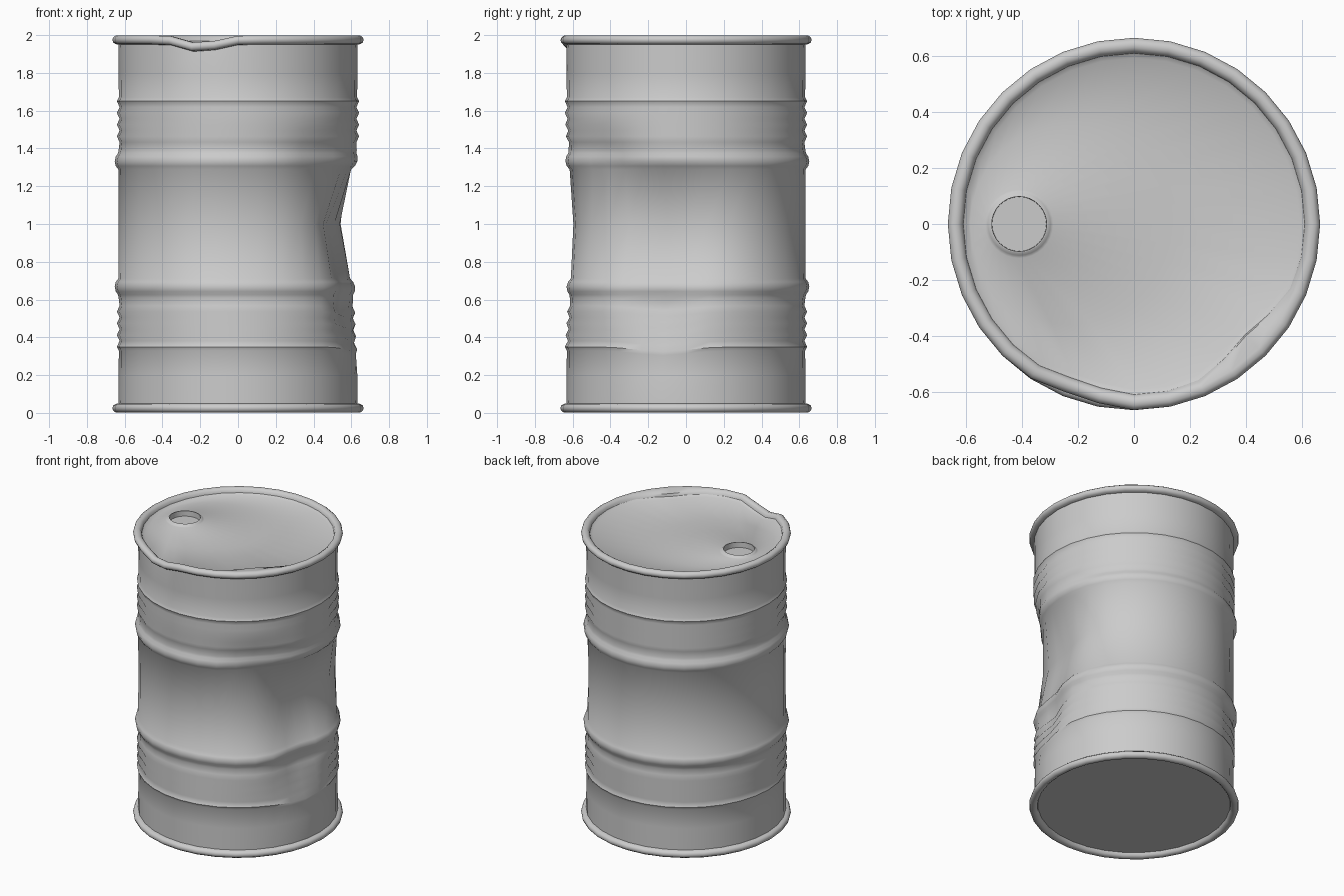
import bpy, bmesh, math
from mathutils import Vector

if "Cube" in bpy.data.objects:
    bpy.data.objects.remove(bpy.data.objects["Cube"])

SIDES = 32

# dents: azimuth deg, height, depth, angular width, height reach
DENTS = [(-12, 1.0, 0.14, 32, 0.40),
         (-14, 0.58, 0.085, 17, 0.30),
         (-45, 1.33, 0.05, 18, 0.22),
         (-85, 0.95, 0.04, 28, 0.60)]


def ang_diff(a, b):
    return (a - b + 180) % 360 - 180


def dent(p):
    """Push a point of the drum in, as if it had been knocked about."""
    r = math.hypot(p.x, p.y)
    if r < 0.5:
        return p
    az = math.degrees(math.atan2(p.y, p.x))
    push = drop = 0
    for a, z, depth, wa, wz in DENTS:
        f = max(0, 1 - abs(p.z - z) / wz)
        push += depth * f * math.exp(-(ang_diff(az, a) / wa) ** 2)
    # ribs sag where the wall is hit
    if 0.3 < p.z < 0.62:
        drop += 0.025 * math.exp(-(ang_diff(az, -12) / 18) ** 2)
    # knocked top rim
    if p.z > 1.9:
        g = math.exp(-(ang_diff(az, -108) / 10) ** 2)
        push += 0.02 * g
        drop += 0.045 * g
        # buckled lid edge
        if r < 0.615:
            push += 0.05 * math.exp(-(ang_diff(az, -45) / 16) ** 2)
    k = (r - push) / r
    return Vector((p.x * k, p.y * k, p.z - drop))


def ring(r, z, cx=0.0):
    return [Vector((cx + r * math.cos(2 * math.pi * i / SIDES),
                    r * math.sin(2 * math.pi * i / SIDES), z)) for i in range(SIDES)]


def loft(name, rings, cap_start=False, cap_end=False, angle=50):
    bm = bmesh.new()
    loops = [[bm.verts.new(dent(p)) for p in rg] for rg in rings]
    for a, b in zip(loops, loops[1:]):
        for i in range(SIDES):
            j = (i + 1) % SIDES
            bm.faces.new((a[i], a[j], b[j], b[i]))
    if cap_start:
        bm.faces.new(loops[0][::-1])
    if cap_end:
        bm.faces.new(loops[-1])
    me = bpy.data.meshes.new(name)
    bm.to_mesh(me)
    bm.free()
    ob = bpy.data.objects.new(name, me)
    bpy.context.collection.objects.link(ob)
    bpy.ops.object.select_all(action='DESELECT')
    ob.select_set(True)
    bpy.context.view_layer.objects.active = ob
    bpy.ops.object.shade_smooth_by_angle(angle=math.radians(angle))
    return ob


# lower half profile: rolled rim, four ribs, hoop
half = [(0.61, 0.03), (0.615, 0.012), (0.63, 0.002), (0.648, 0.002), (0.661, 0.012),
        (0.665, 0.025), (0.661, 0.038), (0.65, 0.047), (0.633, 0.05), (0.632, 0.2),
        (0.631, 0.33)]
for i in range(4):
    z = 0.35 + 0.062 * i
    half += [(0.641, z), (0.627, z + 0.031)]
half += [(0.632, 0.61), (0.635, 0.625), (0.647, 0.643), (0.653, 0.668),
         (0.647, 0.693), (0.633, 0.712)]

# full drum wall: mirror the half about z = 1
profile = half + [(0.632, 1.0)] + [(r, 2 - z) for r, z in reversed(half)]
loft("drum_wall", [ring(r, z) for r, z in profile])

# recessed bottom
loft("drum_bottom", [ring(0.61, 0.03)[::-1], ring(0.59, 0.03)[::-1]], cap_end=True)

# lid around the off-centre filler opening
HX = -0.41
lid = [ring(0.61, 1.97), ring(0.592, 1.958), ring(0.36, 1.957, HX * 0.55),
       ring(0.122, 1.957, HX), ring(0.112, 1.962, HX), ring(0.103, 1.972, HX),
       ring(0.098, 1.972, HX), ring(0.097, 1.935, HX)]
loft("lid", lid, angle=60)

# sunken filler plug
loft("filler_plug", [ring(0.097, 1.935, HX), ring(0.09, 1.935, HX)], cap_end=True)
